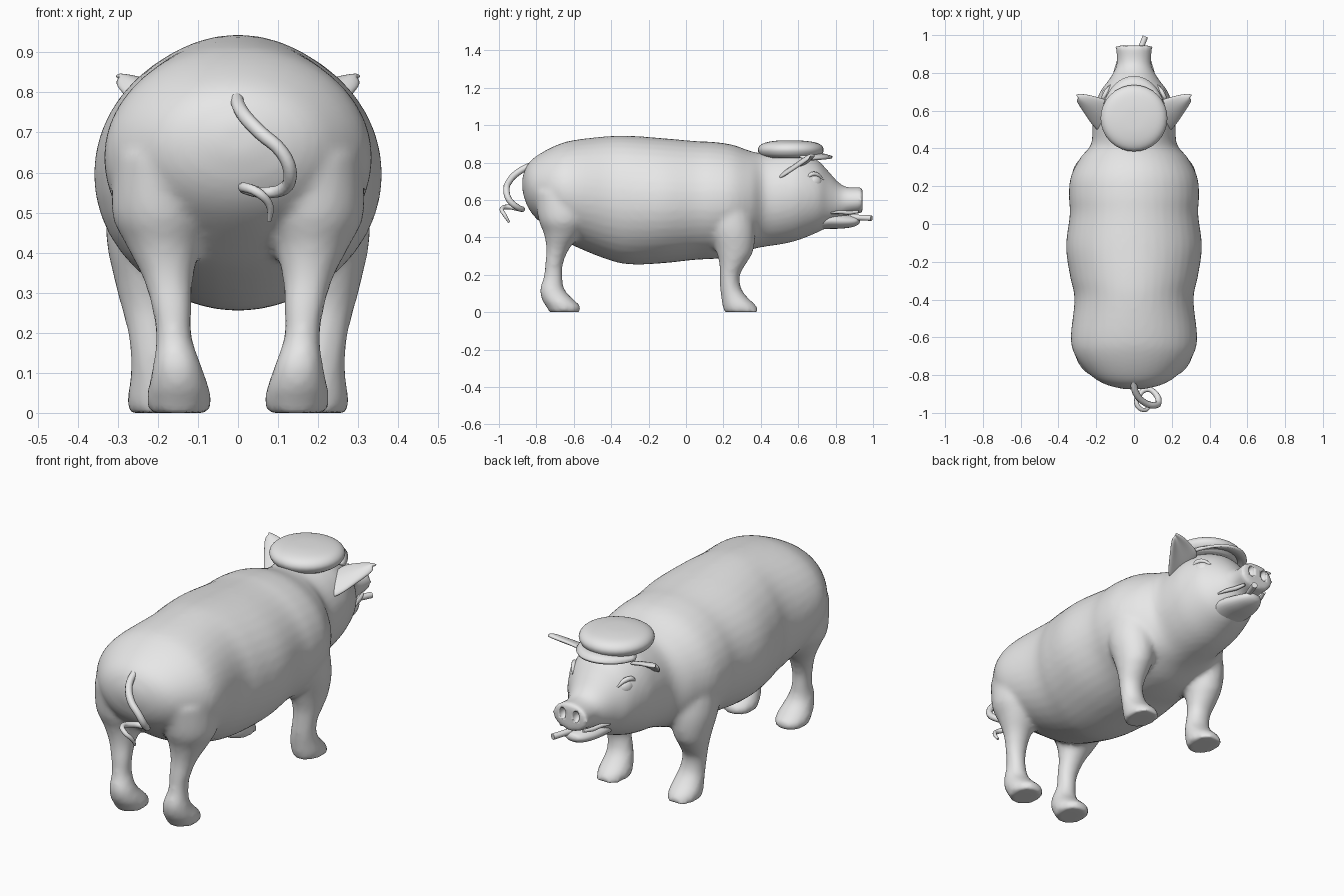
import bpy, bmesh, math
from mathutils import Vector, Matrix

if "Cube" in bpy.data.objects:
    bpy.data.objects.remove(bpy.data.objects["Cube"])

grey = bpy.data.materials.new("plain_grey")
grey.diffuse_color = (0.8, 0.8, 0.8, 1)
grey.use_nodes = True
grey.node_tree.nodes["Principled BSDF"].inputs["Base Color"].default_value = grey.diffuse_color


def finish(bm, name, sharp=False):
    """Turn a bmesh into a smooth-shaded object."""
    bmesh.ops.recalc_face_normals(bm, faces=bm.faces)
    me = bpy.data.meshes.new(name)
    bm.to_mesh(me)
    bm.free()
    me.materials.append(grey)
    for p in me.polygons:
        p.use_smooth = True
    ob = bpy.data.objects.new(name, me)
    bpy.context.collection.objects.link(ob)
    if sharp:
        bpy.ops.object.select_all(action='DESELECT')
        ob.select_set(True)
        bpy.context.view_layer.objects.active = ob
        bpy.ops.object.shade_smooth_by_angle(angle=math.radians(40))
    return ob


def refine(rows, steps=4):
    """Catmull-Rom interpolation of section rows."""
    pts = [Vector(r) for r in rows]
    out = []
    for i in range(len(pts) - 1):
        a, b, c, d = pts[max(i - 1, 0)], pts[i], pts[i + 1], pts[min(i + 2, len(pts) - 1)]
        for k in range(steps):
            t = k / steps
            out.append(0.5 * (2 * b + (c - a) * t + (2 * a - 5 * b + 4 * c - d) * t * t
                              + (3 * b - a - 3 * c + d) * t ** 3))
    return out + [pts[-1]]


def loft(bm, sections, place, n=32):
    """Bridge rings; place(section, cos, sin) gives each ring point."""
    rings = [[bm.verts.new(place(s, math.cos(2 * math.pi * i / n), math.sin(2 * math.pi * i / n)))
              for i in range(n)] for s in sections]
    for r, q in zip(rings, rings[1:]):
        for i in range(n):
            j = (i + 1) % n
            bm.faces.new((r[i], r[j], q[j], q[i]))
    bm.faces.new(rings[0][::-1])
    bm.faces.new(rings[-1])


def along_y(s, c, k):      # section = y, top, bottom, half width
    return (s[3] * c, s[0], (s[1] + s[2]) / 2 + (s[1] - s[2]) / 2 * k)


def along_z(s, c, k):      # section = z, x, y, x radius, y radius
    return (s[1] + s[3] * c, s[2] + s[4] * k, s[0])


def ball(bm, loc, scale, rot=0):
    m = Matrix.Translation(loc) @ Matrix.Rotation(rot, 4, 'Z') @ Matrix.Diagonal((*scale, 1))
    bmesh.ops.create_uvsphere(bm, u_segments=24, v_segments=16, radius=1, matrix=m)


def tube(name, pts, radii, res=4):
    """Tapered round curve through points."""
    cu = bpy.data.curves.new(name, 'CURVE')
    cu.dimensions = '3D'
    cu.bevel_depth = 1
    cu.bevel_resolution = 2
    cu.resolution_u = res
    cu.use_fill_caps = True
    sp = cu.splines.new('BEZIER')
    sp.bezier_points.add(len(pts) - 1)
    for b, p, r in zip(sp.bezier_points, pts, radii):
        b.co, b.radius = p, r
        b.handle_left_type = b.handle_right_type = 'AUTO'
    cu.materials.append(grey)
    ob = bpy.data.objects.new(name, cu)
    bpy.context.collection.objects.link(ob)
    return ob


# body, head and snout
bm = bmesh.new()
loft(bm, refine([
    (-.875, .72, .65, .05), (-.85, .785, .57, .15), (-.80, .835, .50, .23), (-.70, .89, .42, .31),
    (-.60, .92, .355, .335), (-.40, .942, .275, .315), (-.28, .942, .255, .338),
    (-.12, .93, .262, .36), (.05, .915, .28, .34), (.15, .91, .285, .345), (.25, .895, .30, .335),
    (.35, .86, .335, .285), (.42, .85, .35, .228), (.52, .86, .365, .22), (.60, .86, .385, .213),
    (.70, .815, .425, .18), (.76, .755, .455, .135), (.82, .69, .49, .10), (.87, .668, .52, .09),
    (.945, .67, .53, .10)]), along_y, 40)

# legs with feet pointing forward
REAR = [(.64, .19, -.66, .12, .15), (.50, .19, -.655, .125, .135), (.42, .185, -.66, .095, .10),
        (.34, .175, -.685, .064, .062), (.26, .165, -.705, .05, .048), (.19, .16, -.71, .045, .05),
        (.12, .152, -.715, .06, .066), (.06, .148, -.68, .077, .087), (.03, .147, -.655, .08, .092),
        (0, .147, -.65, .076, .082)]
FRONT = [(.62, .20, .22, .12, .13), (.45, .215, .245, .115, .125), (.33, .22, .26, .088, .10),
         (.26, .22, .25, .07, .072), (.20, .215, .235, .06, .054), (.13, .205, .238, .062, .056),
         (.08, .20, .258, .07, .07), (.035, .20, .285, .077, .09), (0, .20, .298, .074, .094)]
for leg in (REAR, FRONT):
    for side in (-1, 1):
        loft(bm, refine([(z, x * side, y, rx, ry) for z, x, y, rx, ry in leg]), along_z)
body = finish(bm, "body")

# nostril cutter
bm = bmesh.new()
for side in (-1, 1):
    ball(bm, (side * .038, .948, .612), (.019, .03, .029))
cutter = finish(bm, "nostril_cutter")
cutter.hide_render = True
cutter.hide_viewport = True

# merge body and legs into one soft skin
m = body.modifiers.new("skin", 'REMESH')
m.mode, m.voxel_size, m.use_smooth_shade = 'VOXEL', .014, True
m = body.modifiers.new("soften", 'SMOOTH')
m.factor, m.iterations = .5, 6
m = body.modifiers.new("nostrils", 'BOOLEAN')
m.operation, m.object, m.solver = 'DIFFERENCE', cutter, 'EXACT'

# lower jaw
bm = bmesh.new()
loft(bm, refine([(.70, .53, .44, .09), (.76, .535, .445, .098), (.83, .525, .447, .085),
                 (.89, .515, .455, .062), (.92, .508, .468, .04), (.93, .495, .482, .012)]), along_y, 24)
finish(bm, "lower_jaw")

# mouth corners
for side in (-1, 1):
    tube("lip", [(side * x, y, z) for x, y, z in
                 [(.113, .775, .53), (.094, .82, .535), (.078, .87, .532), (.062, .92, .537)]],
         [.004, .01, .011, .008])

# ears: curved triangular leaves
for side in (-1, 1):
    bm = bmesh.new()
    front = [(.13, .66, .80), (.19, .672, .822), (.25, .69, .835), (.318, .69, .84)]
    back = [(.15, .46, .70), (.215, .51, .72), (.255, .575, .765), (.315, .665, .822)]
    rows = []
    for f, b in zip(front, back):
        f, b = Vector(f), Vector(b)
        row = []
        for t in (0, .33, .67, 1):
            p = f.lerp(b, t) + Vector((-.02, -.01, .012)) * (4 * t * (1 - t))
            row.append(bm.verts.new((p.x * side, p.y, p.z)))
        rows.append(row)
    for r, q in zip(rows, rows[1:]):
        for i in range(3):
            bm.faces.new((r[i], r[i + 1], q[i + 1], q[i]))
    ear = finish(bm, "ear")
    m = ear.modifiers.new("thickness", 'SOLIDIFY')
    m.thickness, m.offset = .022, 0
    ear.modifiers.new("round", 'SUBSURF').levels = 2
    ear.modifiers["round"].render_levels = 2

# eyes and heavy upper lids
bm = bmesh.new()
for side in (-1, 1):
    ball(bm, (side * .147, .692, .697), (.022, .036, .033), side * math.radians(28))
finish(bm, "eyes")
for side in (-1, 1):
    tube("eyelid", [(side * x, y, z) for x, y, z in
                    [(.170, .645, .715), (.160, .672, .737), (.145, .702, .735), (.126, .735, .708)]],
         [.004, .012, .012, .004])

# flat cap crown
bm = bmesh.new()
loft(bm, refine([(.825, 0, .56, .14, .14), (.842, 0, .56, .165, .165), (.868, 0, .56, .177, .176),
                 (.892, 0, .56, .166, .164), (.908, 0, .56, .135, .13), (.917, 0, .555, .07, .07),
                 (.919, 0, .555, .01, .01)]), along_z)
finish(bm, "cap_crown")

# cap visor: crescent drooping at the sides
bm = bmesh.new()
rows = []
for i in range(17):
    a = math.radians(20 + 140 * i / 16)
    c, s = math.cos(a), math.sin(a)
    rows.append([bm.verts.new((r * c, .56 + ry * s, z - .016 * c * c))
                 for r, ry, z in ((.15, .13, .848), (.163, .18, .84), (.165, .222, .828))])
for r, q in zip(rows, rows[1:]):
    for i in range(2):
        bm.faces.new((r[i], r[i + 1], q[i + 1], q[i]))
visor = finish(bm, "cap_visor")
m = visor.modifiers.new("thickness", 'SOLIDIFY')
m.thickness, m.offset = .014, 0

# cigarette in the mouth
bm = bmesh.new()
a, b = Vector((.015, .88, .508)), Vector((.06, .992, .503))
rot = (b - a).to_track_quat('Z', 'Y').to_matrix().to_4x4()
bmesh.ops.create_cone(bm, cap_ends=True, segments=16, radius1=.015, radius2=.015,
                      depth=(b - a).length, matrix=Matrix.Translation((a + b) / 2) @ rot)
finish(bm, "cigarette", sharp=True)

# curly tail
tube("tail", [(-.005, -.82, .79), (.01, -.895, .75), (.055, -.945, .70), (.11, -.96, .65),
              (.13, -.945, .60), (.115, -.90, .56), (.07, -.875, .55), (.025, -.91, .557),
              (.015, -.955, .563), (.05, -.985, .55), (.078, -.97, .52), (.078, -.945, .48)],
     [.017, .018, .018, .017, .017, .016, .015, .014, .013, .012, .01, .006])
